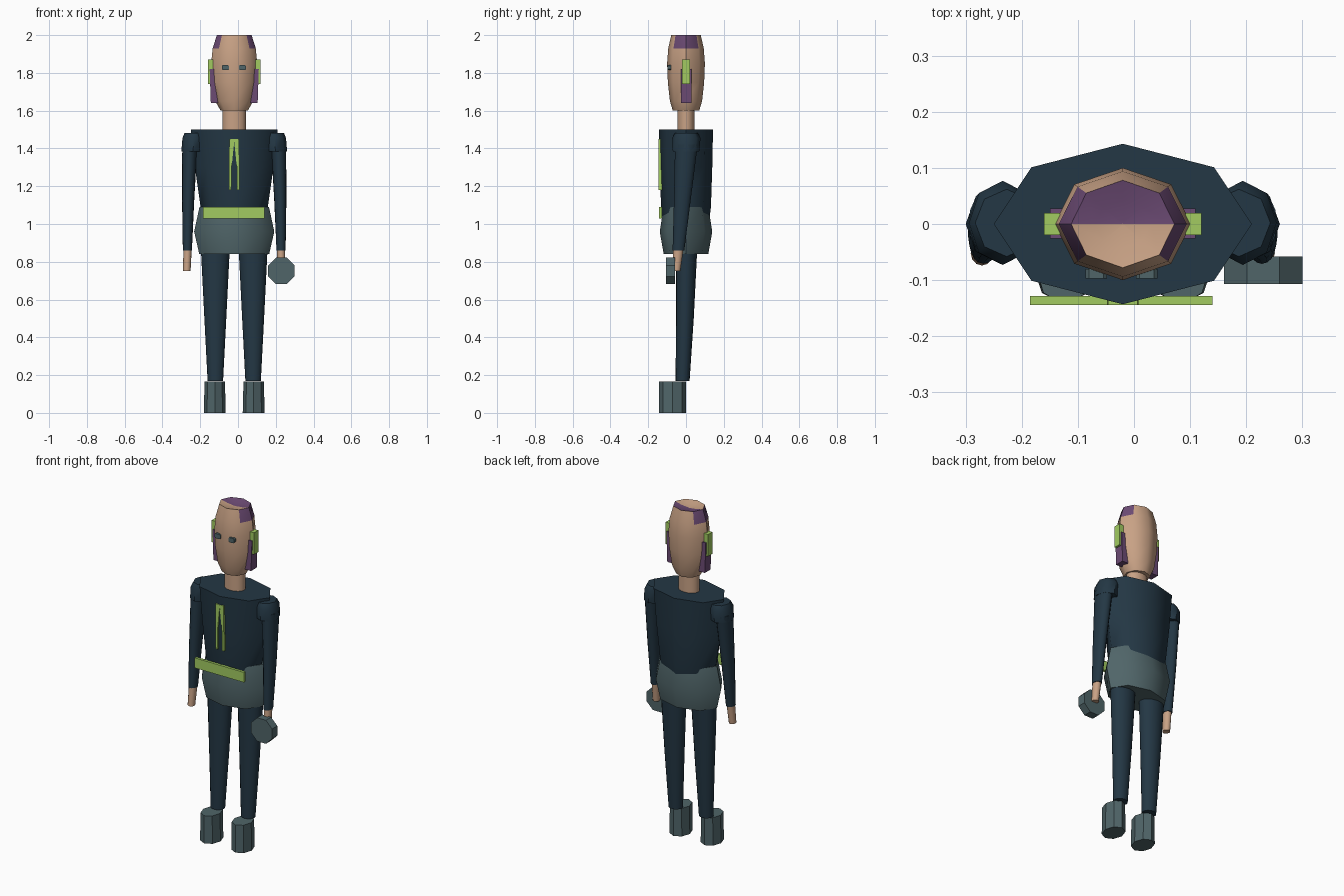
import bpy, bmesh, math

if "Cube" in bpy.data.objects:
    bpy.data.objects.remove(bpy.data.objects["Cube"])

CX = -0.02  # body centre line


def material(name, rgb):
    m = bpy.data.materials.new(name)
    m.diffuse_color = (*rgb, 1)
    m.use_nodes = True
    m.node_tree.nodes["Principled BSDF"].inputs["Base Color"].default_value = m.diffuse_color
    return m


NAVY = material("navy", (0.017, 0.038, 0.058))
GREEN = material("lime green", (0.36, 0.60, 0.12))
SKIN = material("skin", (0.58, 0.36, 0.235))
GREY = material("slate grey", (0.08, 0.13, 0.14))
PURPLE = material("purple", (0.15, 0.07, 0.175))


def finish(name, bm, mats, angle=50):
    bmesh.ops.recalc_face_normals(bm, faces=bm.faces)
    me = bpy.data.meshes.new(name)
    bm.to_mesh(me)
    bm.free()
    for m in mats:
        me.materials.append(m)
    ob = bpy.data.objects.new(name, me)
    bpy.context.collection.objects.link(ob)
    bpy.ops.object.select_all(action='DESELECT')
    ob.select_set(True)
    bpy.context.view_layer.objects.active = ob
    bpy.ops.object.shade_smooth_by_angle(angle=math.radians(angle))
    return ob


def loft(name, rings, sides, *mats, rule=None, angle=50):
    """Skin elliptical rings given as (x, y, z, rx, ry)."""
    bm = bmesh.new()
    loops = []
    for x, y, z, rx, ry in rings:
        loops.append([bm.verts.new((x + rx * math.cos(a), y + ry * math.sin(a), z))
                      for a in (2 * math.pi * i / sides for i in range(sides))])
    for lo, hi in zip(loops, loops[1:]):
        for i in range(sides):
            j = (i + 1) % sides
            bm.faces.new((lo[i], lo[j], hi[j], hi[i]))
    bm.faces.new(loops[0][::-1])
    bm.faces.new(loops[-1])
    if rule:
        for f in bm.faces:
            f.material_index = rule(f.calc_center_median())
    return finish(name, bm, mats, angle)


def prism(name, outline, y0, y1, mat):
    """Extrude an x-z outline along y."""
    bm = bmesh.new()
    f = bm.faces.new([bm.verts.new((x, y0, z)) for x, z in outline])
    ext = bmesh.ops.extrude_face_region(bm, geom=[f])
    for v in ext['geom']:
        if isinstance(v, bmesh.types.BMVert):
            v.co.y = y1
    return finish(name, bm, [mat], 20)


def plate(name, x0, x1, y0, y1, z0, z1, mat):
    return prism(name, [(x0, z0), (x1, z0), (x1, z1), (x0, z1)], y0, y1, mat)


# Torso and hips
loft("torso", [(CX, 0, 0.98, 0.14, 0.118), (CX, 0, 1.09, 0.178, 0.132),
               (CX, 0, 1.30, 0.208, 0.139), (CX, 0, 1.50, 0.23, 0.143)], 8, NAVY, angle=60)
loft("hips", [(CX, 0, 0.84, 0.185, 0.118), (CX, 0, 0.96, 0.212, 0.139),
              (CX, 0, 1.09, 0.184, 0.118)], 8, GREY, angle=60)

# Belt plate and front fastening
plate("belt", -0.185, 0.14, -0.144, -0.128, 1.03, 1.09, GREEN)
prism("front_trim", [(-0.048, 1.18), (-0.036, 1.18), (-0.034, 1.30), (CX, 1.435),
                     (-0.006, 1.30), (-0.004, 1.18), (0.008, 1.18), (0.006, 1.45),
                     (-0.046, 1.45)], -0.1445, -0.12, GREEN)

# Neck
loft("neck", [(CX, 0, 1.48, 0.062, 0.046), (CX, 0, 1.62, 0.062, 0.046)], 16, SKIN)


# Head with purple side patches and a two-tone crown
def head_colour(c):
    if c.z > 1.975:
        return 1 if c.y > 0 else 0
    return 1 if c.z > 1.94 and abs(c.x - CX) > 0.075 else 0


loft("head", [(CX, 0, 1.60, 0.072, 0.07), (CX, 0, 1.65, 0.10, 0.085),
              (CX, 0, 1.75, 0.117, 0.096), (CX, 0, 1.85, 0.122, 0.10),
              (CX, 0, 1.93, 0.114, 0.094), (CX, 0, 2.0, 0.092, 0.078),
              (CX, 0, 1.99, 0.05, 0.042), (CX, 0, 1.985, 0.001, 0.001)],
     8, SKIN, PURPLE, rule=head_colour)

# Eyes
for side, x in (("left", -0.067), ("right", 0.023)):
    w, h, c = 0.019, 0.014, 0.006
    prism(side + "_eye", [(x - w + c, 1.828 - h), (x + w - c, 1.828 - h), (x + w, 1.828 - h + c),
                          (x + w, 1.828 + h - c), (x + w - c, 1.828 + h), (x - w + c, 1.828 + h),
                          (x - w, 1.828 + h - c), (x - w, 1.828 - h + c)], -0.097, -0.08, GREY)

# Paired parts
for side, s in (("left", -1), ("right", 1)):
    def px(d):
        return CX + s * d

    # Ear pieces, sideburns and raised hair patches
    plate(side + "_ear", px(0.112), px(0.14), -0.02, 0.02, 1.74, 1.87, GREEN)
    prism(side + "_sideburn", [(px(0.085), 1.64), (px(0.124), 1.64),
                               (px(0.130), 1.82), (px(0.10), 1.82)], -0.026, 0.028, PURPLE)

    # Shoulder, sleeve and hand
    loft(side + "_shoulder", [(px(0.218), 0, 1.385, 0.062, 0.07), (px(0.214), 0.002, 1.455, 0.06, 0.075),
                              (px(0.207), 0.002, 1.483, 0.056, 0.06)], 8, NAVY)
    loft(side + "_sleeve", [(px(0.248), -0.04, 0.86, 0.024, 0.031), (px(0.244), -0.02, 1.12, 0.032, 0.044),
                            (px(0.235), 0.002, 1.42, 0.040, 0.06)], 16, NAVY)
    loft(side + "_hand", [(px(0.251), -0.052, 0.752, 0.020, 0.022),
                          (px(0.247), -0.04, 0.87, 0.022, 0.027)], 12, SKIN)

    # Leg and boot
    loft(side + "_leg", [(px(0.10), -0.018, 0.17, 0.041, 0.037), (px(0.10), -0.006, 0.5, 0.058, 0.047),
                         (px(0.10), 0.003, 0.88, 0.077, 0.057)], 16, NAVY)
    loft(side + "_boot", [(px(0.103), -0.072, 0, 0.058, 0.072),
                          (px(0.103), -0.072, 0.165, 0.054, 0.072)], 8, GREY, angle=30)

# Eight-sided block held in the right hand
R = 0.07 / math.cos(math.pi / 8)
prism("hand_block", [(0.23 + R * math.cos(math.pi * (i + 0.5) / 4), 0.752 + R * math.sin(math.pi * (i + 0.5) / 4))
                     for i in range(8)], -0.107, -0.058, GREY)
